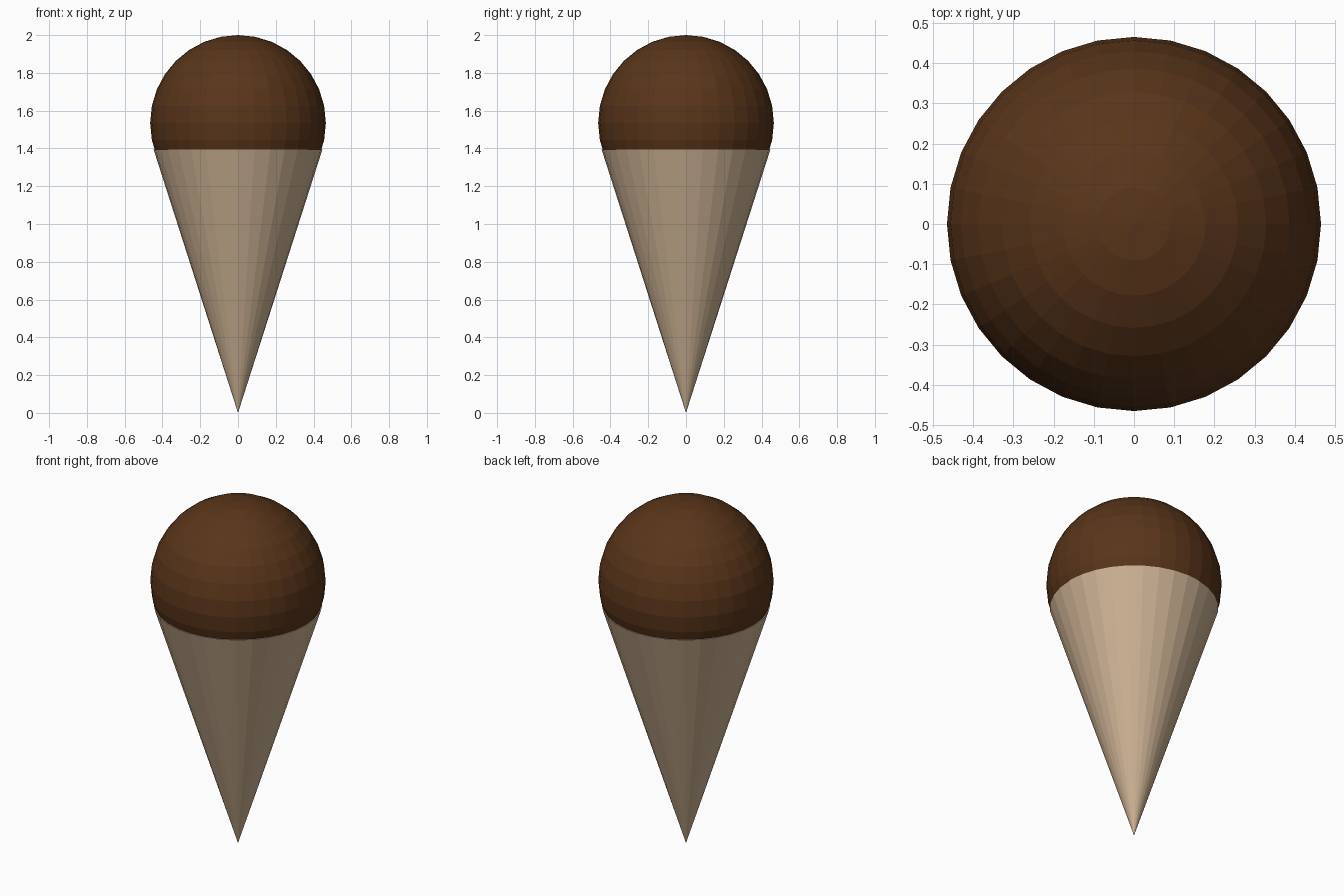
import bpy

if "Cube" in bpy.data.objects:
    bpy.data.objects.remove(bpy.data.objects["Cube"])


def paint(obj, name, color):
    mat = bpy.data.materials.new(name)
    mat.diffuse_color = color
    mat.use_nodes = True
    mat.node_tree.nodes["Principled BSDF"].inputs["Base Color"].default_value = mat.diffuse_color
    obj.data.materials.append(mat)


# Wafer cone, tip down on the ground
RIM_Z, RIM_R = 1.395, 0.447
bpy.ops.mesh.primitive_cone_add(vertices=32, radius1=0, radius2=RIM_R,
                                depth=RIM_Z, location=(0, 0, RIM_Z / 2))
cone = bpy.context.object
cone.name = "wafer_cone"
paint(cone, "wafer", (0.60, 0.44, 0.29, 1))

# Chocolate scoop resting in the rim
SCOOP_R = 0.465
bpy.ops.mesh.primitive_uv_sphere_add(segments=32, ring_count=16, radius=SCOOP_R,
                                     location=(0, 0, 2 - SCOOP_R))
scoop = bpy.context.object
scoop.name = "ice_cream_scoop"
paint(scoop, "chocolate", (0.10, 0.035, 0.01, 1))
